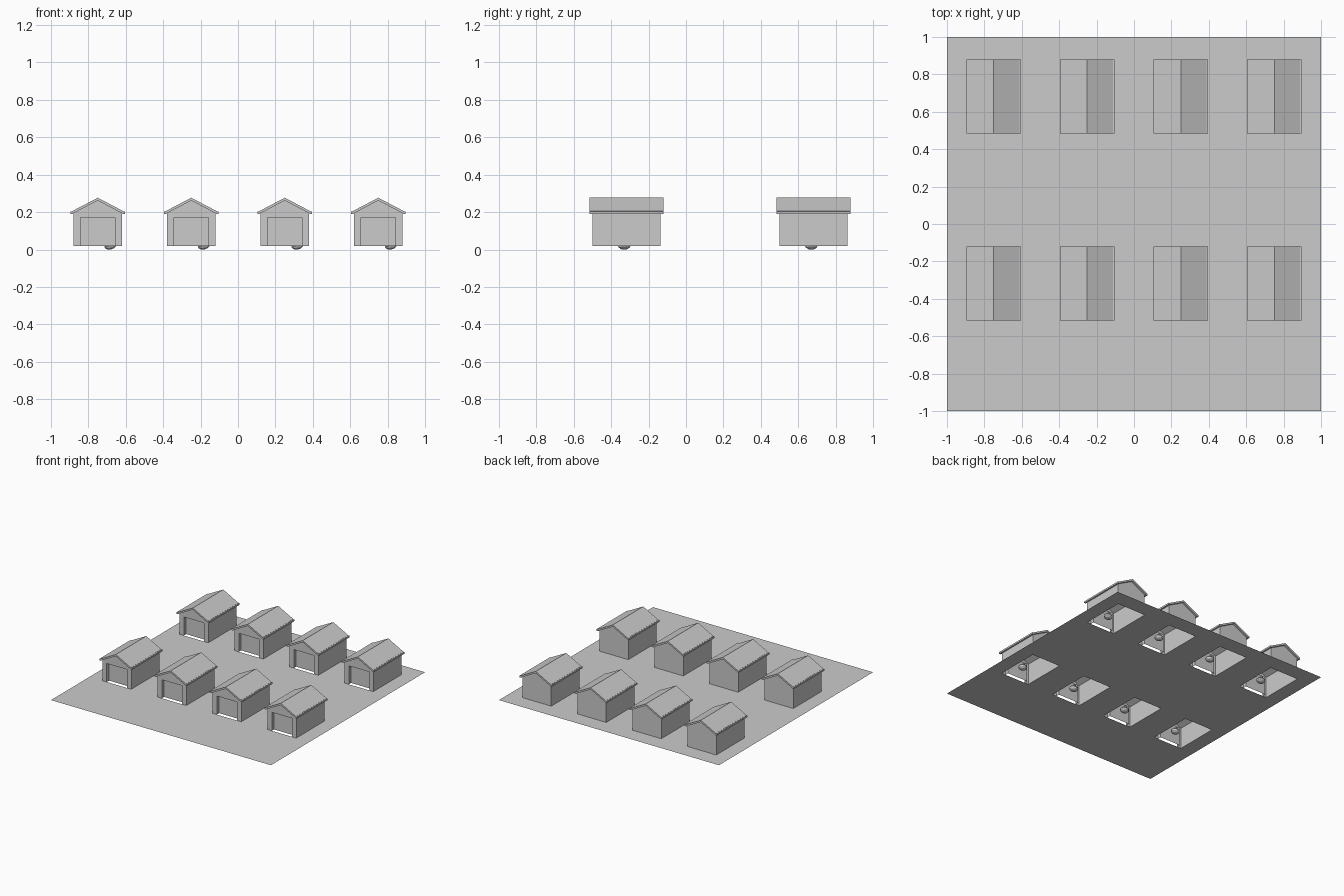
import bpy
import bmesh
from mathutils import Matrix

cube = bpy.data.objects.get("Cube")
if cube:
    bpy.data.objects.remove(cube, do_unlink=True)

# One plain grey for everything
grey = bpy.data.materials.new("plain_grey")
grey.use_nodes = True
colour = (0.6, 0.6, 0.6, 1)
grey.diffuse_color = colour
grey.node_tree.nodes["Principled BSDF"].inputs["Base Color"].default_value = colour

GROUND = 0.02
HALF_W, HALF_L = 0.13, 0.182      # wall footprint
EAVE, PEAK = 0.195, 0.262         # wall heights
DOOR_W, DOOR_H, RECESS = 0.093, 0.172, 0.03
ROOF_L = 0.198
CENTRES_X = (-0.75, -0.25, 0.25, 0.75)
CENTRES_Y = (-0.318, 0.682)


def finish(bm, name, normals=False):
    bmesh.ops.remove_doubles(bm, verts=bm.verts, dist=0.0001)
    if normals:
        bmesh.ops.recalc_face_normals(bm, faces=bm.faces)
    mesh = bpy.data.meshes.new(name)
    bm.to_mesh(mesh)
    bm.free()
    mesh.materials.append(grey)
    return mesh


def place(mesh, name, x=0, y=0):
    obj = bpy.data.objects.new(name, mesh)
    obj.location = (x, y, 0)
    bpy.context.collection.objects.link(obj)
    return obj


def face(bm, points):
    bm.faces.new([bm.verts.new(p) for p in points])


def prism(bm, profile, half_length):
    """Extrude an x-z profile along y."""
    ends = [[bm.verts.new((x, y, z)) for x, z in profile]
            for y in (-half_length, half_length)]
    bm.faces.new(ends[0])
    bm.faces.new(ends[1][::-1])
    for i in range(len(profile)):
        j = (i + 1) % len(profile)
        bm.faces.new((ends[0][i], ends[1][i], ends[1][j], ends[0][j]))


# Ground sheet with an opening under each building
def make_ground():
    bm = bmesh.new()
    xs = [-1] + [c + s * HALF_W for c in CENTRES_X for s in (-1, 1)] + [1]
    ys = [-1] + [c + s * HALF_L for c in CENTRES_Y for s in (-1, 1)] + [1]
    for i in range(len(xs) - 1):
        for j in range(len(ys) - 1):
            if i % 2 and j % 2:
                continue
            face(bm, [(xs[i], ys[j], GROUND), (xs[i + 1], ys[j], GROUND),
                      (xs[i + 1], ys[j + 1], GROUND), (xs[i], ys[j + 1], GROUND)])
    return finish(bm, "ground")


# Gabled wall shell with a recessed door in the front
def make_walls():
    bm = bmesh.new()
    w, l, d, h, g = HALF_W, HALF_L, DOOR_W, DOOR_H, GROUND
    gable = [(w, g), (w, EAVE), (0, PEAK), (-w, EAVE), (-w, g)]
    opening = [(-d, g), (-d, h), (d, h), (d, g)]
    face(bm, [(x, l, z) for x, z in gable[::-1]][::-1])
    face(bm, [(x, -l, z) for x, z in gable + opening])
    for s in (-1, 1):
        face(bm, [(s * w, -l * s, g), (s * w, l * s, g),
                  (s * w, l * s, EAVE), (s * w, -l * s, EAVE)])
    inner = -l + RECESS
    for (xa, za), (xb, zb) in zip(opening, opening[1:]):
        face(bm, [(xa, -l, za), (xb, -l, zb), (xb, inner, zb), (xa, inner, za)])
    face(bm, [(x, inner, z) for x, z in opening])
    return finish(bm, "walls", True)


# Pitched roof slab
def make_roof():
    bm = bmesh.new()
    prism(bm, [(-0.137, 0.205), (0, 0.277), (0.137, 0.205),
               (0.137, 0.19), (0, 0.262), (-0.137, 0.19)], ROOF_L)
    return finish(bm, "roof", True)


# Gutters along both eaves
def make_gutters():
    bm = bmesh.new()
    for s in (-1, 1):
        prism(bm, [(s * 0.133, 0.19), (s * 0.146, 0.19),
                   (s * 0.146, 0.204), (s * 0.133, 0.204)], ROOF_L)
    return finish(bm, "gutters", True)


# Small tilted dish poking out below the floor, with a knob
def make_dish():
    bm = bmesh.new()
    tilt = Matrix.Translation((0.067, -0.012, 0.02)) @ Matrix.Rotation(-0.2, 4, "Y")
    bmesh.ops.create_uvsphere(bm, u_segments=10, v_segments=6, radius=0.034,
                              matrix=tilt @ Matrix.Diagonal((1, 1, 0.58, 1)))
    bmesh.ops.create_uvsphere(bm, u_segments=8, v_segments=6, radius=0.014,
                              matrix=Matrix.Translation((0.06, -0.012, 0.045)))
    return finish(bm, "floor_dish")


place(make_ground(), "ground")
parts = {"walls": make_walls(), "roof": make_roof(),
         "gutters": make_gutters(), "floor_dish": make_dish()}
for row, y in enumerate(CENTRES_Y, 1):
    for col, x in enumerate(CENTRES_X, 1):
        for name, mesh in parts.items():
            place(mesh, f"{name}_{row}_{col}", x, y)
